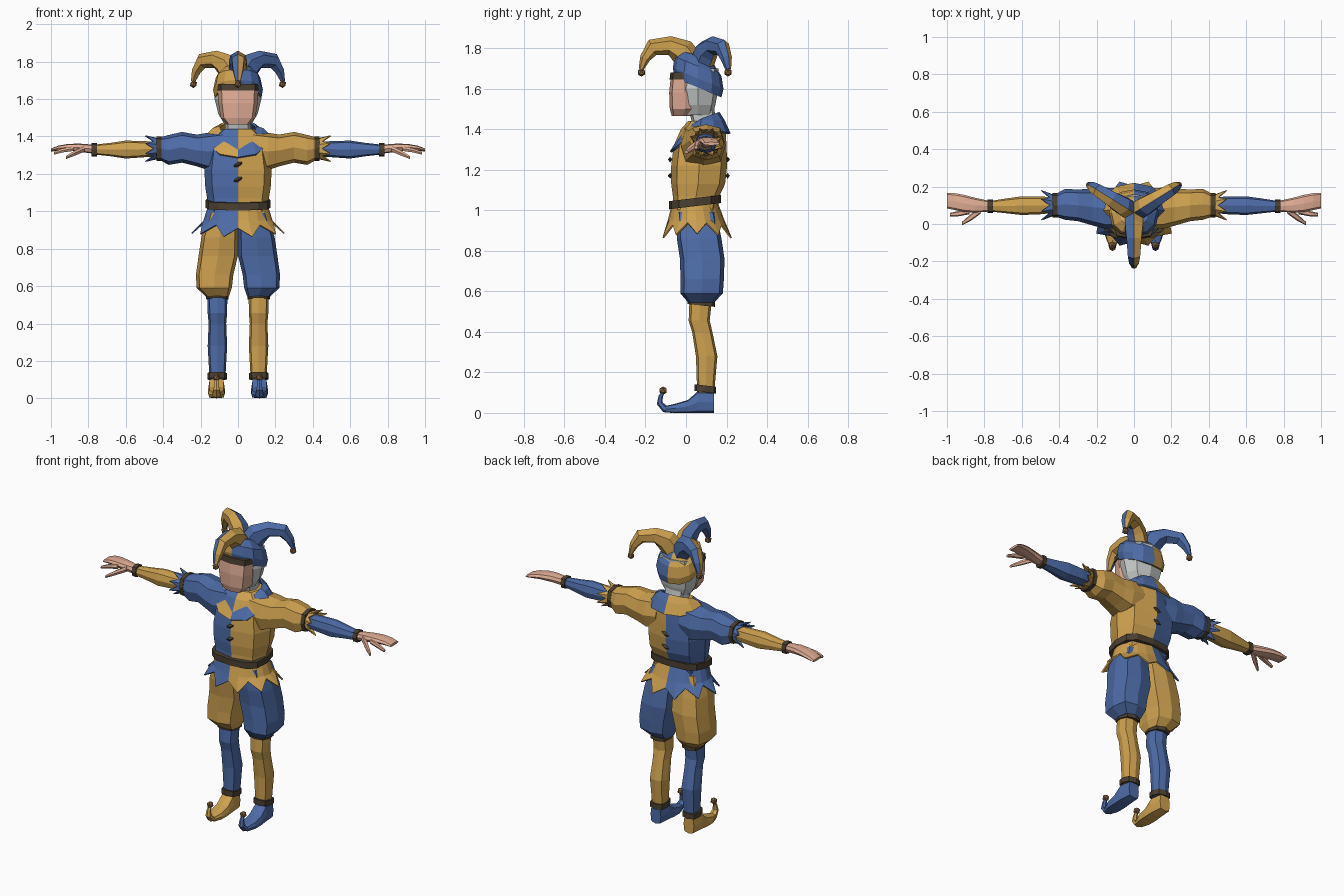
import bpy, bmesh, math
from mathutils import Vector

cube = bpy.data.objects.get("Cube")
if cube:
    bpy.data.objects.remove(cube, do_unlink=True)


def material(name, rgb):
    m = bpy.data.materials.new(name)
    m.use_nodes = True
    m.diffuse_color = (*rgb, 1)
    m.node_tree.nodes["Principled BSDF"].inputs["Base Color"].default_value = (*rgb, 1)
    return m


BLUE = material("blue cloth", (0.075, 0.15, 0.39))
GOLD = material("gold cloth", (0.62, 0.36, 0.08))
SKIN = material("skin", (0.75, 0.42, 0.30))
BROWN = material("dark leather", (0.07, 0.05, 0.03))
GREY = material("grey hood", (0.58, 0.61, 0.60))
BELL = material("bell bronze", (0.25, 0.13, 0.05))


def skin(name, rings, mats, rule=None, caps=True, thick=0):
    """Bridge rings of points; rule(face centre) picks the second material."""
    bm = bmesh.new()
    loops = [[bm.verts.new(p) for p in r] for r in rings]
    n = len(loops[0])
    for a, b in zip(loops, loops[1:]):
        for i in range(n):
            j = (i + 1) % n
            bm.faces.new((a[i], a[j], b[j], b[i]))
    if caps:
        bm.faces.new(loops[0])
        bm.faces.new(loops[-1])
    bmesh.ops.recalc_face_normals(bm, faces=bm.faces)
    for f in bm.faces:
        f.material_index = int(bool(rule and rule(f.calc_center_median())))
    me = bpy.data.meshes.new(name)
    bm.to_mesh(me)
    bm.free()
    for m in mats:
        me.materials.append(m)
    ob = bpy.data.objects.new(name, me)
    bpy.context.collection.objects.link(ob)
    if thick:
        mod = ob.modifiers.new("thickness", "SOLIDIFY")
        mod.thickness = thick
    return ob


def spow(v, p):
    return math.copysign(abs(v) ** p, v) if abs(v) > 1e-6 else 0


def loft(name, axis, sections, mats, n=8, p=0.7, tilt=0, side=1, rule=None):
    """Sections are (position on axis, centre a, centre b, radius a, radius b)."""
    rings = []
    for t, ca, cb, ra, rb in sections:
        ring = []
        for i in range(n):
            w = math.tau * i / n
            a, b = ca + ra * spow(math.cos(w), p), cb + rb * spow(math.sin(w), p)
            x, y, z = {"x": (t, a, b), "y": (a, t, b), "z": (a, b, t + tilt * (b - cb))}[axis]
            ring.append((x * side, y, z))
        rings.append(ring)
    return skin(name, rings, mats, rule)


def sweep(name, origin, d, path, mats, rule=None):
    """Tapered tube in the vertical plane along d; path is (reach, z, height, width)."""
    d, up, o = Vector(d).normalized(), Vector((0, 0, 1)), Vector(origin)
    w = up.cross(d)
    rings = []
    for k, (r, z, h, wid) in enumerate(path):
        q, s = path[max(k - 1, 0)], path[min(k + 1, len(path) - 1)]
        tan = (d * (s[0] - q[0]) + up * (s[1] - q[1])).normalized()
        nrm = w.cross(tan)
        rings.append([o + d * r + up * z + nrm * h * math.cos(math.tau * i / 6)
                      + w * wid * math.sin(math.tau * i / 6) for i in range(6)])
    return skin(name, rings, mats, rule and (lambda c: (c - o).dot(w) > 0))


def bell(name, pos):
    bm = bmesh.new()
    bmesh.ops.create_icosphere(bm, subdivisions=1, radius=0.021)
    me = bpy.data.meshes.new(name)
    bm.to_mesh(me)
    bm.free()
    me.materials.append(BELL)
    ob = bpy.data.objects.new(name, me)
    ob.location = pos
    bpy.context.collection.objects.link(ob)


def on_left(c):
    return c.x > 0


# Shirt, belt and lacing
loft("shirt", "z", [(1.0, 0, .045, .16, .11), (1.07, 0, .05, .165, .115), (1.13, 0, .06, .175, .133),
     (1.22, 0, .065, .18, .138), (1.32, 0, .07, .165, .13), (1.4, 0, .085, .14, .11),
     (1.44, 0, .09, .09, .08)], [BLUE, GOLD], rule=on_left)
loft("belt", "z", [(1.02, 0, .045, .175, .128), (1.06, 0, .045, .175, .128)], [BROWN], n=12, tilt=.12)
for face, y in (("front", -.078), ("back", .205)):
    for k, z in enumerate((1.17, 1.25)):
        loft(f"{face}_lace_{k}", "x", [(-.022, y, z - .008, .004, .004), (0, y, z, .012, .014),
             (.022, y, z + .008, .004, .004)], [BROWN], n=4)

# Jagged skirt
def jagged_ring(n, place):
    return [place(math.tau * i / n - math.pi / 2, i % 2) for i in range(n)]


skin("skirt", [
    jagged_ring(20, lambda w, k: (.16 * math.cos(w), .045 + .115 * math.sin(w), 1.03)),
    jagged_ring(20, lambda w, k: (.185 * math.cos(w), .05 + .14 * math.sin(w), .95)),
    jagged_ring(20, lambda w, k: ((.2 + .05 * k) * math.cos(w), .055 + (.15 + .03 * k) * math.sin(w),
                                  .91 - .055 * k + .03 * abs(math.cos(w))))],
    [BLUE, GOLD], on_left, caps=False, thick=.008)

# Shoulder collar, dipping to a point at the front
def collar_ring(rx, ry, cy, z, front, back):
    ring = []
    for i in range(12):
        w = math.tau * i / 12
        s = math.sin(w)
        ring.append((rx * spow(math.cos(w), .8), cy + ry * s, z - front * max(0, -s) + back * max(0, s)))
    return ring


skin("collar", [collar_ring(.1, .085, .08, 1.455, .05, .03), collar_ring(.135, .115, .075, 1.445, .09, .0),
                collar_ring(.17, .15, .07, 1.41, .12, -.03)], [GOLD, BLUE], on_left, caps=False, thick=.012)

# Head
loft("neck", "z", [(1.36, 0, .1, .07, .06), (1.43, 0, .09, .068, .06), (1.53, 0, .07, .07, .065)], [GREY])
loft("hood", "z", [(1.47, 0, .06, .075, .07), (1.52, 0, .06, .105, .085), (1.6, 0, .06, .125, .1),
                   (1.7, 0, .06, .11, .1)], [GREY])
loft("face", "z", [(1.465, 0, -.015, .06, .055), (1.5, 0, -.005, .093, .075), (1.58, 0, -.005, .105, .078),
                   (1.66, 0, -.005, .108, .07)], [SKIN], p=.6)
loft("brow_band", "z", [(1.645, 0, -.003, .113, .078), (1.68, 0, -.003, .113, .074)], [BROWN], p=.6)

# Cap with three two-coloured horns
loft("cap", "z", [(1.605, 0, .06, .125, .115), (1.65, 0, .06, .133, .125), (1.71, 0, .06, .12, .115),
                  (1.755, 0, .06, .075, .075), (1.77, 0, .06, .01, .01)],
     [GOLD, BLUE], n=12, p=.85, tilt=-.42, rule=on_left)
horn = [(.01, 1.69, .07, .06), (.08, 1.785, .065, .055), (.14, 1.812, .047, .046),
        (.225, 1.803, .042, .038), (.262, 1.75, .026, .03), (.282, 1.695, .012, .015)]
for name, d in (("front", (0, -1, 0)), ("left", (.85, .527, 0)), ("right", (-.85, .527, 0))):
    sweep(f"{name}_horn", (0, .06, 0), d, horn, [BLUE, GOLD], True)
    bell(f"{name}_horn_bell", Vector((0, .06, 1.68)) + Vector(d) * .28)

for side, label, main, other in ((1, "left", GOLD, BLUE), (-1, "right", BLUE, GOLD)):
    def part(name, axis, sections, mat, **kw):
        loft(f"{label}_{name}", axis, sections, [mat], side=side, **kw)

    # Arm
    part("sleeve", "x", [(.08, .08, 1.33, .11, .1), (.16, .085, 1.32, .11, .1), (.22, .09, 1.325, .098, .085),
         (.3, .1, 1.342, .085, .082), (.37, .105, 1.328, .082, .08), (.42, .1, 1.335, .06, .06)], main)
    part("elbow_band", "x", [(.41, .1, 1.335, .066, .066), (.435, .1, 1.335, .066, .066)], BROWN)
    skin(f"{label}_frill", [
        jagged_ring(16, lambda w, k: (side * .425, .1 + .055 * math.cos(w), 1.335 + .055 * math.sin(w))),
        jagged_ring(16, lambda w, k: (side * (.45 + .045 * k), .1 + (.06 + .028 * k) * math.cos(w),
                                      1.335 + (.055 + .022 * k) * math.sin(w)))],
        [main], caps=False, thick=.006)
    part("forearm", "x", [(.42, .1, 1.333, .04, .038), (.5, .1, 1.332, .048, .043), (.6, .098, 1.33, .05, .048),
         (.68, .097, 1.33, .04, .036), (.77, .095, 1.33, .028, .026)], other)
    part("wrist_band", "x", [(.755, .095, 1.33, .036, .036), (.782, .095, 1.33, .036, .036)], BROWN)
    part("palm", "x", [(.77, .095, 1.332, .028, .024), (.85, .1, 1.34, .04, .022), (.91, .11, 1.342, .046, .018),
         (.96, .12, 1.337, .045, .014), (1.0, .125, 1.328, .042, .008)], SKIN)
    part("index_finger", "x", [(.88, .07, 1.335, .018, .014), (.94, .055, 1.325, .014, .012),
         (.985, .05, 1.31, .009, .008)], SKIN, n=6)
    part("thumb", "x", [(.82, .075, 1.335, .02, .018), (.875, .033, 1.31, .018, .015),
         (.92, .002, 1.287, .009, .009)], SKIN, n=6)

    # Baggy breeches, stocking and bands
    part("breeches", "z", [(.99, .078, .05, .078, .1), (.86, .098, .065, .098, .11), (.76, .106, .08, .105, .11),
         (.66, .125, .08, .1, .107), (.59, .127, .077, .094, .105), (.545, .11, .075, .062, .065)], other, p=.55)
    part("knee_band", "z", [(.53, .11, .075, .06, .068), (.557, .11, .075, .06, .068)], BROWN, tilt=-.1)
    part("stocking", "z", [(.1, .11, .097, .042, .042), (.28, .11, .102, .052, .053), (.4, .11, .08, .047, .05),
         (.455, .11, .065, .052, .052), (.55, .11, .072, .053, .055)], main)
    part("ankle_band", "z", [(.102, .112, .095, .052, .054), (.135, .112, .095, .052, .054)], BROWN, tilt=-.12)

    # Shoe with curled toe and bell
    part("shoe", "y", [(.137, .115, .052, .036, .052), (.06, .115, .054, .044, .054), (.01, .115, .032, .046, .032),
         (-.05, .115, .023, .044, .023), (-.1, .115, .018, .026, .016)], other, p=.5)
    sweep(f"{label}_shoe_curl", (side * .115, 0, 0), (0, -1, 0),
          [(.07, .02, .02, .034), (.105, .02, .018, .026), (.13, .048, .015, .018), (.125, .08, .011, .014),
           (.115, .1, .008, .01)], [other])
    bell(f"{label}_shoe_bell", (side * .115, -.113, .11))
